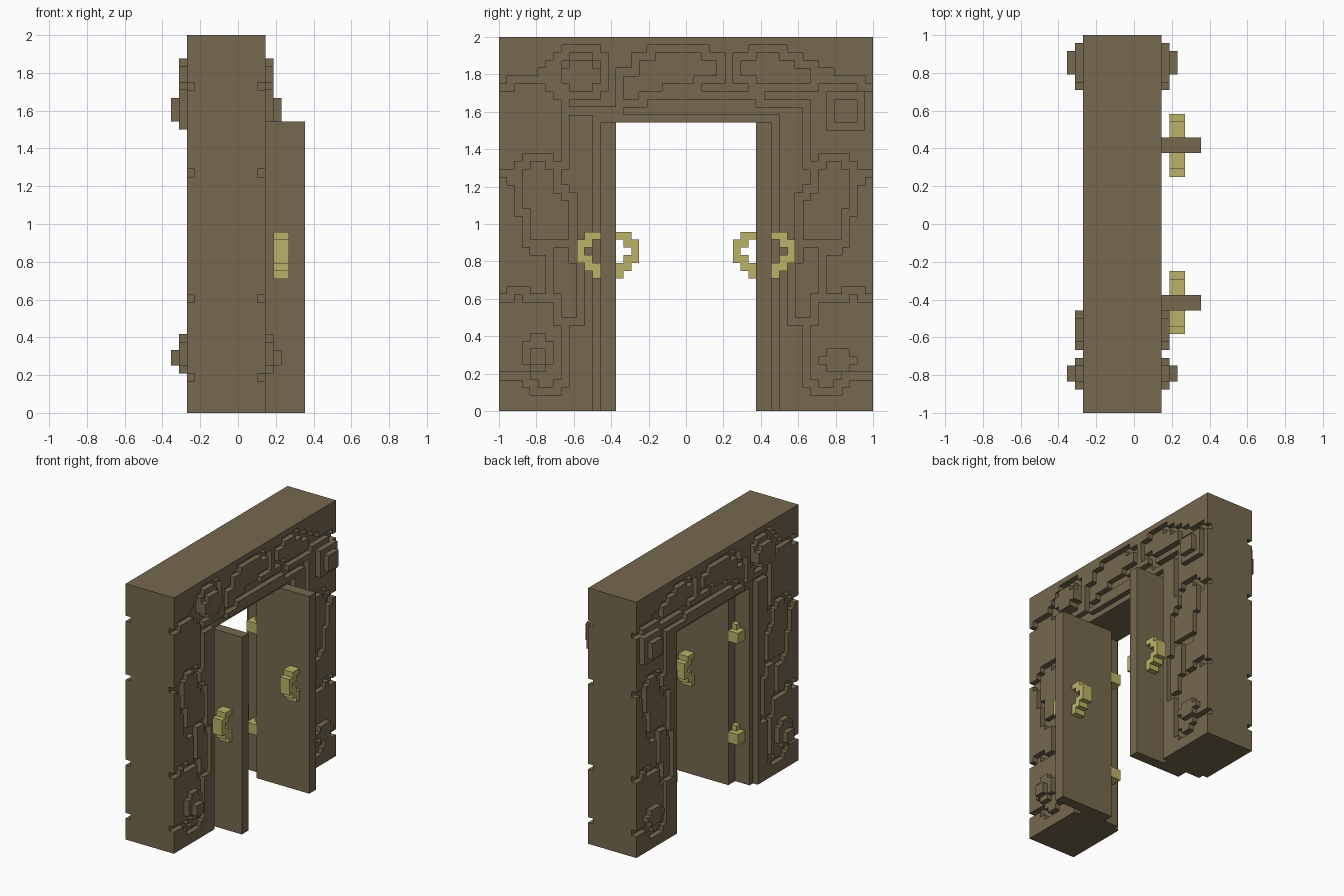
import bpy, bmesh
from mathutils import Vector

cube = bpy.data.objects.get("Cube")
if cube:
    bpy.data.objects.remove(cube, do_unlink=True)

U = 2 / 48                      # size of one block
ORIGIN = Vector((-17 * U / 2, -1, 0))


def material(name, rgb):
    m = bpy.data.materials.new(name)
    m.use_nodes = True
    m.diffuse_color = (*rgb, 1)
    bsdf = next(n for n in m.node_tree.nodes if n.type == 'BSDF_PRINCIPLED')
    bsdf.inputs["Base Color"].default_value = (*rgb, 1)
    bsdf.inputs["Roughness"].default_value = 0.9
    return m


WOOD = material("brown wood", (0.18, 0.138, 0.077))
BRASS = material("pale brass", (0.50, 0.45, 0.14))


def block(x, y, z):
    """Set of block cells; each argument is a (start, end) range."""
    return {(i, j, k) for i in range(*x) for j in range(*y) for k in range(*z)}


# Outward direction of each cell side, with its corners in counter-clockwise order
SIDES = []
for axis in range(3):
    for sign in (0, 1):
        corners = []
        for a, b in ((0, 0), (1, 0), (1, 1), (0, 1)):
            c = [0, 0, 0]
            c[axis], c[(axis + 1) % 3], c[(axis + 2) % 3] = sign, a, b
            corners.append(tuple(c))
        normal = [0, 0, 0]
        normal[axis] = 2 * sign - 1
        SIDES.append((normal, corners if sign else corners[::-1]))


def build(name, cells, mat):
    """Skin a set of cells with its outer faces only."""
    bm = bmesh.new()
    verts = {}
    for cell in sorted(cells):
        for n, corners in SIDES:
            if tuple(p + q for p, q in zip(cell, n)) in cells:
                continue
            face = []
            for c in corners:
                key = tuple(p + q for p, q in zip(cell, c))
                if key not in verts:
                    verts[key] = bm.verts.new(ORIGIN + Vector(key) * U)
                face.append(verts[key])
            bm.faces.new(face)
    me = bpy.data.meshes.new(name)
    bm.to_mesh(me)
    bm.free()
    me.materials.append(mat)
    ob = bpy.data.objects.new(name, me)
    bpy.context.collection.objects.link(ob)
    return ob


def trace(points):
    """Cells (column, row) along a stepped path, moving sideways then up or down."""
    (c, r), out = points[0], {points[0]}
    for c2, r2 in points[1:]:
        while c != c2:
            c += 1 if c2 > c else -1
            out.add((c, r))
        while r != r2:
            r += 1 if r2 > r else -1
            out.add((c, r))
    return out


# Carved vines on the posts, mirrored to the other post
post_vines = [
    [(0, 4), (3, 4), (3, 3), (4, 3), (4, 2), (7, 2), (7, 3), (8, 3), (8, 10)],
    [(0, 14), (1, 14), (1, 15), (3, 15), (3, 14), (6, 14), (7, 13), (7, 11), (8, 11), (8, 10)],
    [(6, 14), (6, 20), (5, 20)],
    [(8, 11), (9, 11), (10, 13), (10, 19), (9, 20), (9, 21)],
    [(0, 30), (1, 30), (1, 29), (2, 29), (2, 25), (3, 25), (3, 21), (4, 20), (5, 20), (5, 21), (9, 21)],
    [(1, 30), (2, 31), (3, 32), (6, 32), (6, 31), (7, 31), (7, 28), (8, 27), (9, 25), (9, 21)],
    [(7, 31), (8, 33), (8, 38)],
]
# Carved scrolls across the lintel
lintel_vines = [
    [(0, 41), (1, 41), (1, 42), (5, 42), (5, 43), (6, 43), (6, 44), (7, 44)],
    [(7, 41), (7, 45), (8, 45), (8, 46), (12, 46), (12, 45), (13, 45), (13, 41), (12, 41),
     (12, 40), (8, 40), (8, 41), (7, 41)],
    [(15, 39), (15, 43), (17, 43), (17, 45), (19, 45), (19, 46), (26, 46), (26, 45), (28, 45),
     (28, 42), (25, 42), (25, 41), (21, 41), (21, 40), (18, 40), (18, 39), (15, 39)],
    [(30, 42), (30, 45), (32, 45), (32, 46), (36, 46), (36, 45), (38, 45), (38, 44), (40, 44),
     (40, 43), (42, 43), (42, 42), (46, 42), (46, 41), (47, 41)],
    [(30, 42), (32, 42), (32, 41), (40, 41), (40, 42), (42, 42)],
    [(8, 38), (14, 38), (15, 39)],
    [(21, 40), (33, 40), (33, 39), (38, 39), (39, 38)],
    [(2, 42), (6, 41), (7, 40), (8, 38)],
]
grooves = set()
for path in post_vines:
    cells = trace(path)
    grooves |= cells | {(47 - c, r) for c, r in cells}
for path in lintel_vines:
    grooves |= trace(path)

# Door frame: solid portal, carved one block deep on both faces
frame = block((2, 12), (0, 48), (0, 48)) - block((2, 12), (13, 35), (0, 37))
for k in (2, 11):
    frame -= block((k, k + 1), (12, 36), (0, 38))      # rebate round the opening
    frame -= {(k, c, r) for c, r in grooves}
build("door_frame", frame, WOOD)


# Raised bosses on both faces
def boss(cols, rows, rounded):
    cells = block((12, 13), cols, rows)
    if rounded:
        cells -= {(12, c, r) for c in (cols[0], cols[1] - 1) for r in (rows[0], rows[1] - 1)}
    return cells


bosses = {
    "top_corner_boss": boss((42, 47), (36, 41), False) | block((13, 14), (43, 46), (37, 40)),
    "top_round_boss": boss((8, 13), (41, 45), True),
    "low_stepped_boss": boss((3, 7), (5, 10), True) | block((13, 14), (4, 6), (6, 8)),
    "low_flat_boss": boss((41, 46), (5, 8), True),
}
for name, cells in bosses.items():
    build(name + "_left", cells, WOOD)
    build(name + "_right", {(13 - i, j, k) for i, j, k in cells}, WOOD)

# Curved handle profile: (distance from the door, row)
handle = [(0, 22), (1, 22), (1, 21), (2, 21), (2, 20), (1, 19), (2, 19), (0, 18), (1, 18), (0, 17)]

# Two open door leaves with hinges behind and a handle on each side
for side, y0 in (("front", 13), ("back", 33)):
    build(side + "_door", block((6, 17), (y0, y0 + 2), (0, 37)), WOOD)
    pin = y0 if side == "front" else y0 + 1
    for label, z in (("lower", 8), ("upper", 27)):
        hinge = block((4, 6), (y0, y0 + 2), (z, z + 2)) | block((5, 6), (pin, pin + 1), (z + 2, z + 3))
        build(f"{side}_{label}_hinge", hinge, BRASS)
    for label, place in (("a", lambda d: y0 - 1 - d), ("b", lambda d: y0 + 2 + d)):
        build(f"{side}_handle_{label}",
              {(x, place(d), r) for x in (13, 14) for d, r in handle}, BRASS)
